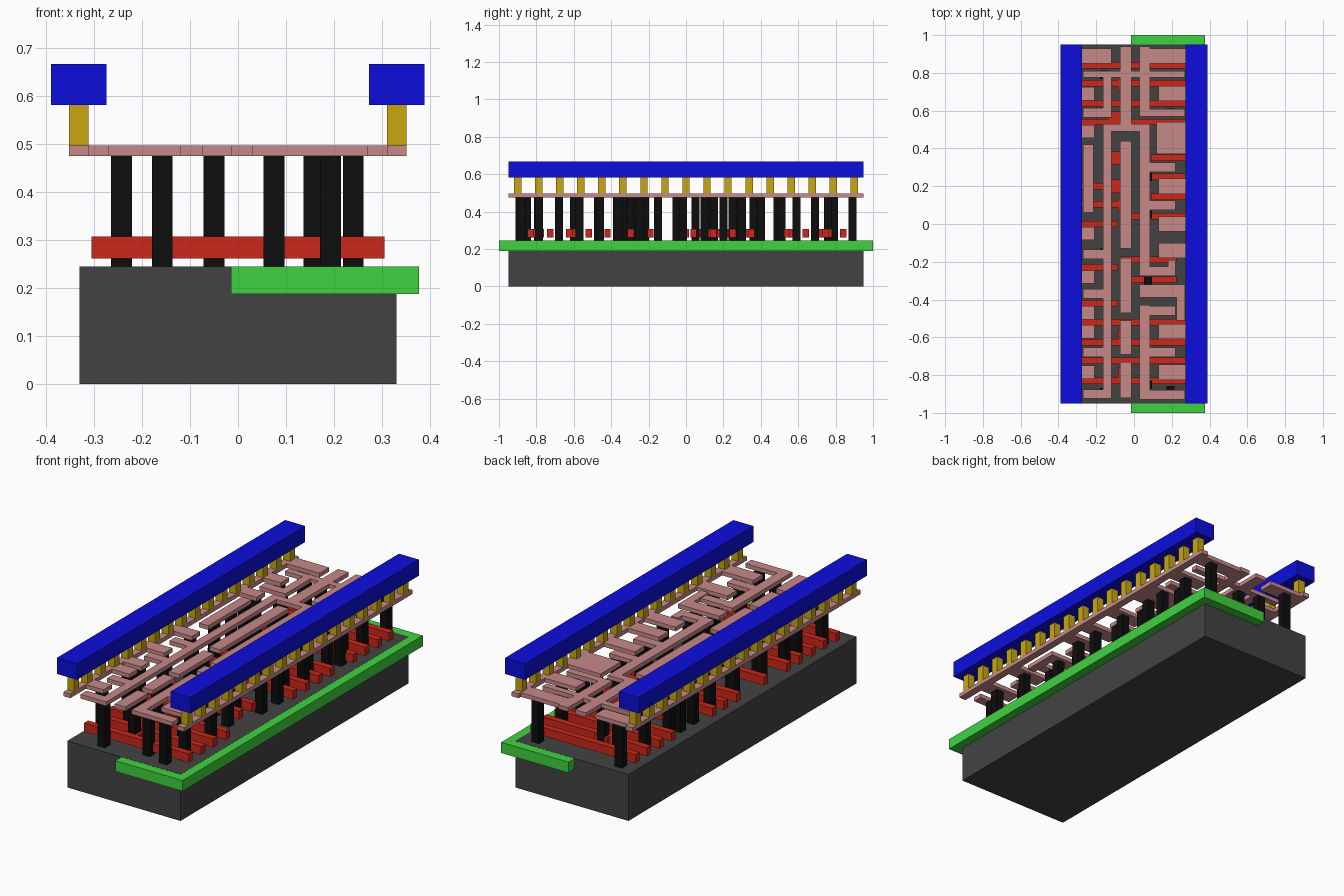
import bpy, bmesh


def material(name, rgb):
    m = bpy.data.materials.new(name)
    m.diffuse_color = (*rgb, 1)
    return m


DARK = material("substrate_grey", (0.055, 0.055, 0.055))
GREEN = material("well_green", (0.05, 0.65, 0.05))
RED = material("gate_red", (0.60, 0.02, 0.01))
BLACK = material("contact_black", (0.004, 0.004, 0.004))
PINK = material("metal_pink", (0.57, 0.25, 0.25))
GOLD = material("via_gold", (0.58, 0.39, 0.005))
BLUE = material("rail_blue", (0.004, 0.004, 0.72))


def layer(name, rects, z0, z1, mat):
    """Union of (x0, x1, y0, y1) rectangles, extruded from z0 to z1."""
    xs = sorted({v for r in rects for v in r[:2]})
    ys = sorted({v for r in rects for v in r[2:]})
    bm = bmesh.new()
    for xa, xb in zip(xs, xs[1:]):
        for ya, yb in zip(ys, ys[1:]):
            cx, cy = (xa + xb) / 2, (ya + yb) / 2
            if any(r[0] < cx < r[1] and r[2] < cy < r[3] for r in rects):
                bm.faces.new([bm.verts.new((x, y, z0)) for x, y in
                              ((xa, ya), (xb, ya), (xb, yb), (xa, yb))])
    bmesh.ops.remove_doubles(bm, verts=bm.verts, dist=1e-5)
    top = bmesh.ops.extrude_face_region(bm, geom=bm.faces[:], use_keep_orig=True)
    for v in top["geom"]:
        if isinstance(v, bmesh.types.BMVert):
            v.co.z = z1
    bmesh.ops.dissolve_limit(bm, angle_limit=0.01, verts=bm.verts, edges=bm.edges)
    bmesh.ops.recalc_face_normals(bm, faces=bm.faces)
    me = bpy.data.meshes.new(name)
    bm.to_mesh(me)
    bm.free()
    me.materials.append(mat)
    ob = bpy.data.objects.new(name, me)
    bpy.context.collection.objects.link(ob)
    return ob


def squares(points, size):
    h = size / 2
    return [(x - h, x + h, y - h, y + h) for x, y in points]


# Substrate and the offset well that pokes out of it
layer("substrate", [(-0.33, 0.33, -0.95, 0.95)], 0, 0.245, DARK)
layer("well", [(-0.015, 0.377, -1, 1)], 0.188, 0.2445, GREEN)

# Gate bars: full width, then left-only and right-only
gates = [(-0.305, 0.305, y - 0.017, y + 0.017)
         for y in (-0.83, -0.725, -0.625, -0.52, 0.54, 0.64, 0.745, 0.84)]
gates += [(-0.305, -0.085, y - 0.017, y + 0.017) for y in (-0.42, -0.23, 0.0, 0.105, 0.2)]
gates += [(0.09, 0.305, y - 0.017, y + 0.017) for y in (0.145, 0.25, 0.35)]
gates += [(-0.07, 0.225, y - 0.017, y + 0.017) for y in (-0.295, -0.19)]
gates += [(-0.015, 0.305, 0.023, 0.057)]
# Gate landing pads
gates += [(-0.085, -0.013, y - 0.04, y + 0.04) for y in (-0.8, -0.6, 0.1, 0.74)]
gates += [(-0.137, -0.07, y - 0.035, y + 0.035) for y in (0.2, 0.35, 0.56)]
layer("gates", gates, 0.262, 0.307, RED)

# Contact pillars
contacts = [(-0.158, y) for y in (-0.89, -0.68, -0.37, -0.15, 0.59, 0.79)]
contacts += [(-0.243, y) for y in (-0.785, -0.57, -0.47, -0.28, -0.05, 0.15, 0.29, 0.4, 0.49, 0.69, 0.89)]
contacts += [(-0.05, y) for y in (-0.79, -0.6, -0.33, -0.22, 0.11, 0.36, 0.76)]
contacts += [(0.193, y) for y in (-0.88, -0.36, 0.1, 0.3, 0.59)]
contacts += [(0.158, y) for y in (-0.68, -0.46, -0.25)]
contacts += [(0.24, y) for y in (-0.785, -0.57, -0.15, -0.015, 0.2, 0.4, 0.51, 0.69, 0.89)]
contacts += [(0.075, y) for y in (-0.85, -0.3, 0.05, 0.25)]
layer("contacts", squares(contacts, 0.043), 0.245, 0.475, BLACK)

# Lower metal: supply strips along both sides
metal = [(s - 0.02, s + 0.02, -0.95, 0.95) for s in (-0.332, 0.331)]
# fingers off the supply strips
metal += [(-0.33, -0.21, y - 0.035, y + 0.035)
          for y in (-0.785, -0.57, -0.47, -0.28, -0.05, 0.49, 0.69)]
metal += [(0.13, 0.33, y - 0.04, y + 0.04) for y in (-0.785, -0.57, -0.14, 0.0, 0.2, 0.69)]
# branches joining the long left and right tracks
metal += [(-0.27, -0.12, y - 0.025, y + 0.025) for y in (-0.9, -0.68, -0.37, -0.16, 0.59)]
metal += [(0.03, 0.22, y - 0.025, y + 0.025) for y in (-0.68, -0.46, -0.25, 0.1, 0.3)]
# centre track pieces
metal += [(-0.075, -0.013, a, b) for a, b in
          ((-0.92, -0.73), (-0.69, -0.51), (-0.47, -0.18), (-0.13, 0.44), (0.49, 0.94))]
# routing blocks
metal += [
    (-0.165, -0.12, -0.92, 0.53),
    (0.03, 0.085, -0.92, -0.43),
    (0.03, 0.085, -0.27, 0.53),
    (-0.165, 0.085, 0.49, 0.53),
    (-0.27, -0.215, 0.06, 0.42),
    (-0.165, -0.12, 0.57, 0.80),
    (0.03, 0.085, 0.57, 0.94),
    (-0.27, 0.27, 0.775, 0.81),
    (0.03, 0.27, 0.57, 0.61),
    (-0.33, -0.12, 0.85, 0.93),
    (0.03, 0.33, 0.85, 0.93),
    (0.12, 0.33, 0.37, 0.54),
    (0.03, 0.27, -0.39, -0.32),
    (0.18, 0.22, -0.27, -0.19),
    (0.225, 0.27, -0.51, -0.33),
    (0.03, 0.27, -0.93, -0.88),
]
layer("lower_metal", metal, 0.475, 0.497, PINK)

# Via rows and upper supply rails on both sides
for side, s in (("left", -0.332), ("right", 0.331)):
    layer(side + "_vias", squares([(s, 0.1123 * i) for i in range(-8, 9)], 0.04),
          0.497, 0.582, GOLD)
    layer(side + "_rail", [(s - 0.058, s + 0.058, -0.95, 0.95)], 0.582, 0.667, BLUE)
